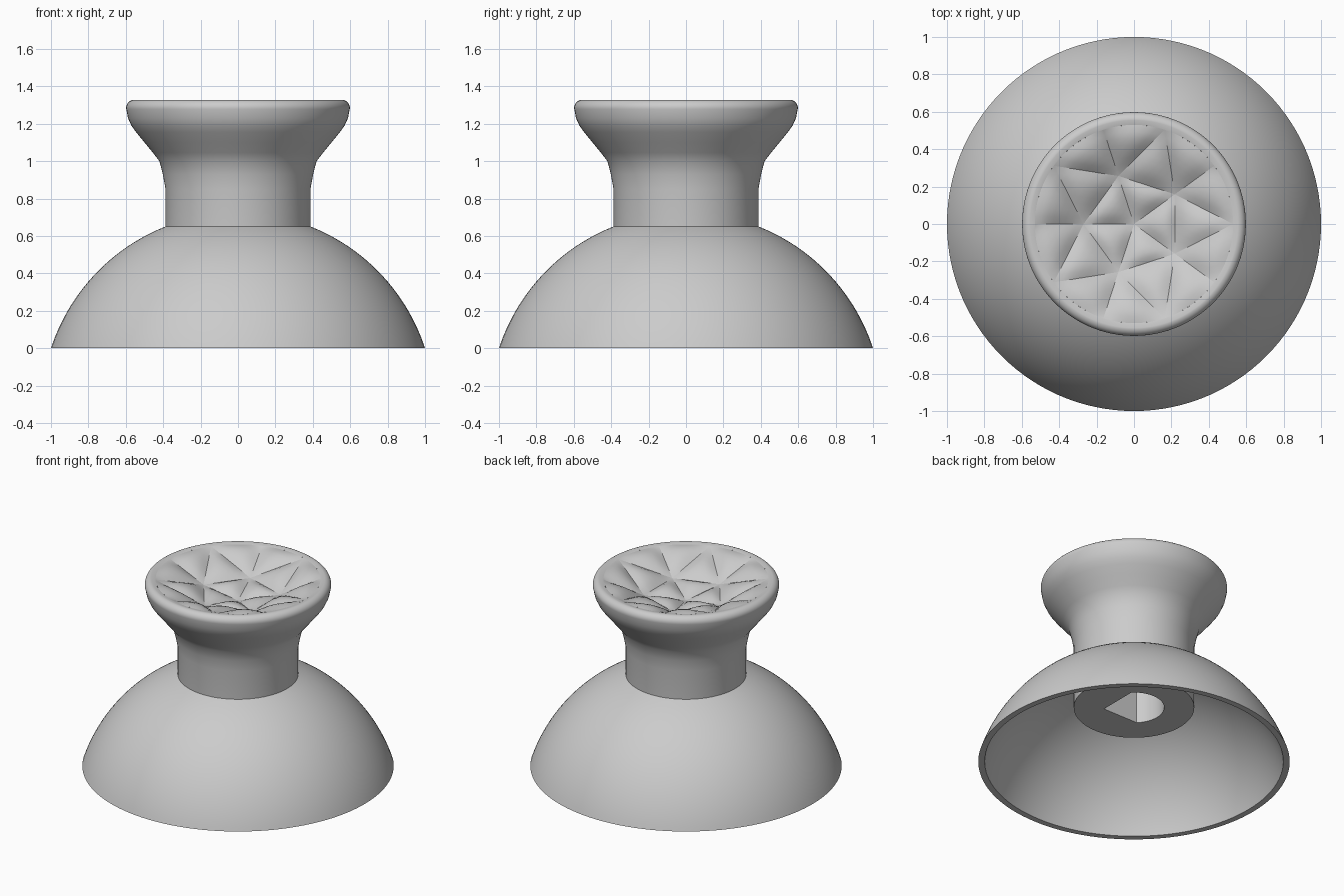
import bpy, bmesh
from math import sin, cos, radians, sqrt, pi
from mathutils import Vector

old = bpy.data.objects.get("Cube")
if old:
    bpy.data.objects.remove(old, do_unlink=True)

SEG = 120
grey = bpy.data.materials.new("plain grey")
grey.use_nodes = True
colour = (0.6, 0.6, 0.6, 1)
grey.diffuse_color = colour
grey.node_tree.nodes["Principled BSDF"].inputs["Base Color"].default_value = colour


def polar(r, a, z):
    return Vector((r * cos(a), r * sin(a), z))


def lathe(bm, profile):
    """Revolve (radius, z) pairs; a radius may be a function of the angle."""
    rings = []
    for r, z in profile:
        angles = [2 * pi * i / SEG for i in range(SEG)]
        rings.append([bm.verts.new(polar(r(a) if callable(r) else r, a, z)) for a in angles])
    for low, high in zip(rings, rings[1:]):
        for i in range(SEG):
            j = (i + 1) % SEG
            bm.faces.new((low[i], low[j], high[j], high[i]))
    return rings


def finish(bm, name, angle):
    mesh = bpy.data.meshes.new(name)
    bm.to_mesh(mesh)
    bm.free()
    mesh.materials.append(grey)
    obj = bpy.data.objects.new(name, mesh)
    bpy.context.collection.objects.link(obj)
    bpy.ops.object.select_all(action='DESELECT')
    obj.select_set(True)
    bpy.context.view_layer.objects.active = obj
    bpy.ops.object.shade_smooth_by_angle(angle=radians(angle))


# Hollow dome: two concentric sphere sections joined by a flat foot
CENTRE_Z = -0.327
def sphere_arc(radius, top):
    zs = [top * i / 24 for i in range(25)]
    return [(sqrt(radius ** 2 - (z - CENTRE_Z) ** 2), z) for z in zs]

bm = bmesh.new()
lathe(bm, sphere_arc(1.013, 0.62)[::-1] + sphere_arc(1.052, 0.655))
finish(bm, "dome", 30)


# Stem with flared rim and a keyed socket underneath: half round, half square
def socket(a):
    c, s = cos(a), sin(a)
    if c - s > -1e-6:
        return 0.137 / max(abs(c), abs(s))
    return 0.194

stem_profile = [(socket, 0.9), (socket, 0.4), (0.387, 0.4), (0.387, 0.85),
                (0.402, 0.93), (0.42, 1.0), (0.455, 1.045), (0.5, 1.1),
                (0.545, 1.155), (0.57, 1.19), (0.588, 1.23)]
stem_profile += [(0.555 + 0.043 * cos(t), 1.285 + 0.043 * sin(t))
                 for t in [radians(10 * k - 10) for k in range(11)]]
stem_profile += [(0.53, 1.322)]
bm = bmesh.new()
rings = lathe(bm, stem_profile)
bm.faces.new(rings[0][::-1])
finish(bm, "stem", 35)


# Grip dish: triangles with swollen middles, meeting in sharp creases
def pillow(bm, a, b, c, rim=False, n=8, swell=0.028):
    grid = {}
    for i in range(n + 1):
        for j in range(n + 1 - i):
            u, v = i / n, j / n
            w = 1 - u - v
            p = a * u + b * v + c * w
            p.z += 27 * u * v * w * swell
            if rim:  # bow the outer side out to the round rim
                out = Vector((p.x, p.y, 0)).normalized()
                p += out * 4 * u * v * 0.53 * (1 - cos(pi / 10))
            grid[i, j] = bm.verts.new(p)
    for i in range(n):
        for j in range(n - i):
            bm.faces.new((grid[i, j], grid[i + 1, j], grid[i, j + 1]))
            if i + j < n - 1:
                bm.faces.new((grid[i + 1, j], grid[i + 1, j + 1], grid[i, j + 1]))

bm = bmesh.new()
middle = Vector((0, 0, 1.17))
for k in range(5):
    a = radians(72 * k + 36)
    step = radians(36)
    inner, following = polar(0.27, a, 1.21), polar(0.27, a + 2 * step, 1.21)
    before, level, after = [polar(0.53, a + s * step, 1.322) for s in (-1, 0, 1)]
    pillow(bm, inner, following, middle)
    pillow(bm, inner, after, following)
    pillow(bm, before, level, inner, rim=True)
    pillow(bm, level, after, inner, rim=True)
bmesh.ops.recalc_face_normals(bm, faces=bm.faces)
for f in bm.faces:
    if f.normal.z < 0:
        f.normal_flip()
finish(bm, "grip_dish", 60)
